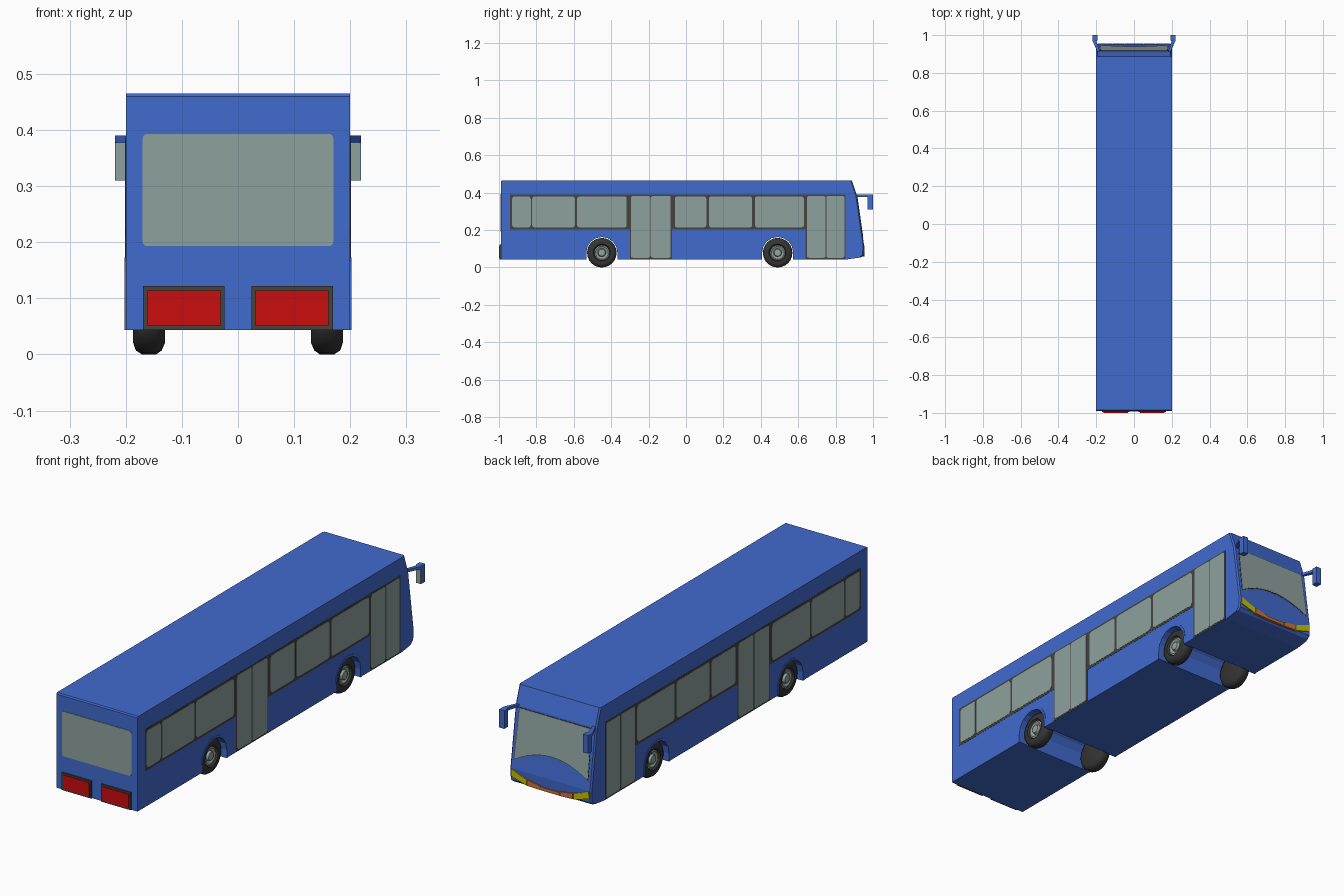
import bpy, bmesh, math

if "Cube" in bpy.data.objects:
    bpy.data.objects.remove(bpy.data.objects["Cube"])


def mat(name, rgb):
    m = bpy.data.materials.new(name)
    m.diffuse_color = (*rgb, 1)
    m.use_nodes = True
    m.node_tree.nodes["Principled BSDF"].inputs["Base Color"].default_value = m.diffuse_color
    return m


BLUE = mat("body blue", (0.053, 0.145, 0.62))
GLASS = mat("grey green glass", (0.27, 0.36, 0.34))
DARK = mat("dark frame", (0.06, 0.057, 0.05))
RUBBER = mat("tyre black", (0.035, 0.035, 0.035))
METAL = mat("hub grey", (0.30, 0.37, 0.35))
RED = mat("tail red", (0.60, 0.004, 0.004))
YELLOW = mat("headlight yellow", (0.62, 0.52, 0.0))
ORANGE = mat("indicator orange", (0.60, 0.17, 0.04))


def finish(bm, name, mats):
    bmesh.ops.recalc_face_normals(bm, faces=bm.faces[:])
    me = bpy.data.meshes.new(name)
    bm.to_mesh(me)
    bm.free()
    for m in mats:
        me.materials.append(m)
    ob = bpy.data.objects.new(name, me)
    bpy.context.collection.objects.link(ob)
    return ob


def prism_bm(pts, place, d0, d1):
    """Extrude a 2D outline from depth d0 to d1; place(a, b, d) maps to 3D."""
    bm = bmesh.new()
    lo = [bm.verts.new(place(a, b, d0)) for a, b in pts]
    hi = [bm.verts.new(place(a, b, d1)) for a, b in pts]
    bm.faces.new(lo)
    bm.faces.new(hi)
    n = len(pts)
    for i in range(n):
        j = (i + 1) % n
        bm.faces.new((lo[i], lo[j], hi[j], hi[i]))
    return bm


def prism(name, pts, place, d0, d1, m):
    return finish(prism_bm(pts, place, d0, d1), name, [m])


def rect(a0, a1, b0, b1, r=0.0):
    if r == 0:
        return [(a0, b0), (a1, b0), (a1, b1), (a0, b1)]
    out = []
    for ca, cb, s in ((a1 - r, b0 + r, -90), (a1 - r, b1 - r, 0),
                      (a0 + r, b1 - r, 90), (a0 + r, b0 + r, 180)):
        for k in range(4):
            t = math.radians(s + 30 * k)
            out.append((ca + r * math.cos(t), cb + r * math.sin(t)))
    return out


def side(s):
    return lambda a, b, d: (s * d, a, b)


def rear(a, b, d):
    return (a, -d, b)


def front_y(z):
    return 0.952 if z < 0.118 else 0.952 - (z - 0.118) * 0.038 / 0.267


def front(a, b, d):
    return (a, front_y(b) + d, b)


WHEELS = (-0.45, 0.49)
FLOOR = 0.044


def arch(cy, r):
    """Wheel arch outline from rear foot to front foot."""
    pts = [(cy - r, FLOOR)]
    pts += [(cy - r * math.cos(math.pi * k / 8), 0.08 + r * math.sin(math.pi * k / 8)) for k in range(9)]
    return pts + [(cy + r, FLOOR)]


# body shell: side profile with wheel arches cut in
profile = [(-0.99, FLOOR)]
for cy in WHEELS:
    profile += arch(cy, 0.087)
profile += [(0.865, FLOOR), (0.936, 0.054), (0.95, 0.066), (0.952, 0.118),
            (0.914, 0.385), (0.887, 0.465), (-0.985, 0.465), (-0.99, 0.46)]
bm = prism_bm(profile, side(1), -0.2, 0.2)
edges = [e for e in bm.edges if all(v.co.y > 0.88 for v in e.verts)
         and abs(e.verts[0].co.x - e.verts[1].co.x) < 0.01]
bmesh.ops.bevel(bm, geom=edges, offset=0.006, segments=1, affect='EDGES')
finish(bm, "body", [BLUE])

# side frames, windows and doors on both sides
FRAMES = ((-0.94, -0.30, 0.203), (-0.30, -0.076, 0.046),
          (-0.076, 0.64, 0.203), (0.64, 0.854, 0.046))
WINDOWS = ((-0.93, -0.83), (-0.823, -0.593), (-0.583, -0.317),
           (-0.06, 0.109), (0.122, 0.354), (0.368, 0.631))
DOORS = ((-0.294, -0.191), (-0.187, -0.082), (0.647, 0.746), (0.75, 0.847))
for s, tag in ((-1, "left"), (1, "right")):
    for y0, y1, z0 in FRAMES:
        prism("side_frame_" + tag, rect(y0, y1, z0, 0.389), side(s), 0.197, 0.2008, DARK)
    for y0, y1 in WINDOWS:
        prism("side_window_" + tag, rect(y0, y1, 0.214, 0.38, 0.014), side(s), 0.198, 0.2018, GLASS)
    for y0, y1 in DOORS:
        prism("door_pane_" + tag, rect(y0, y1, 0.052, 0.383, 0.01), side(s), 0.198, 0.2018, GLASS)

    # wheel arch lips
    for cy in WHEELS:
        lip = arch(cy, 0.093) + arch(cy, 0.083)[::-1]
        prism("arch_lip_" + tag, lip, side(s), 0.16, 0.202, BLUE)

    # tail lamps with frames
    prism("tail_frame_" + tag, rect(*sorted((s * 0.024, s * 0.169)), 0.044, 0.122), rear, 0.985, 0.996, DARK)
    prism("tail_lamp_" + tag, rect(*sorted((s * 0.031, s * 0.161)), 0.052, 0.114), rear, 0.99, 1.0, RED)

    # headlights and indicators
    prism("headlight_" + tag, [(s * 0.192, 0.084), (s * 0.115, 0.062), (s * 0.115, 0.088), (s * 0.15, 0.1),
                               (s * 0.19, 0.117)], front, -0.012, 0.003, YELLOW)
    prism("indicator_" + tag, [(s * 0.112, 0.062), (s * 0.05, 0.06), (s * 0.05, 0.078),
                               (s * 0.112, 0.088)], front, -0.012, 0.003, ORANGE)

    # mirrors: bent arm, head and reflecting plate
    arm = [(0.178, 0.905), (0.19, 0.905), (0.219, 0.968), (0.219, 0.985), (0.195, 0.985), (0.2, 0.97)]
    prism("mirror_arm_" + tag, arm, lambda a, b, d: (s * a, b, d), 0.378, 0.39, BLUE)
    prism("mirror_head_" + tag, rect(0.193, 0.219, 0.31, 0.39),
          lambda a, b, d: (s * a, d, b), 0.972, 1.0, BLUE)
    prism("mirror_glass_" + tag, rect(0.195, 0.218, 0.311, 0.377),
          lambda a, b, d: (s * a, d, b), 0.97, 0.973, GLASS)

prism("indicator_centre", rect(-0.048, 0.048, 0.06, 0.074), front, -0.012, 0.003, ORANGE)

# rear window
prism("rear_window", rect(-0.17, 0.17, 0.193, 0.393, 0.008), rear, 0.985, 0.992, GLASS)

# windscreen with arched lower edge on a dark border
def screen(w, top, low, rise):
    pts = [(w, top), (-w, top)]
    for k in range(13):
        t = -1 + k / 6
        pts.append((w * t * 1.03, low + rise * (1 - t * t)))
    return pts


prism("windscreen_border", screen(0.178, 0.379, 0.157, 0.054), front, -0.005, 0.001, DARK)
prism("windscreen", screen(0.175, 0.376, 0.161, 0.054), front, -0.005, 0.002, GLASS)

# wheels: lathed tyre and hub, (x, radius, is hub)
LATHE = ((0.130, 0.0, 0), (0.130, 0.058, 0), (0.136, 0.072, 0), (0.146, 0.079, 0), (0.171, 0.079, 0),
         (0.182, 0.072, 0), (0.187, 0.058, 0), (0.186, 0.046, 0), (0.178, 0.040, 0), (0.180, 0.034, 1),
         (0.173, 0.022, 1), (0.183, 0.018, 1), (0.185, 0.0, 1))
SEG = 24
for s, tag in ((-1, "left"), (1, "right")):
    for cy in WHEELS:
        bm = bmesh.new()
        rings = []
        for x, r, _ in LATHE:
            n = 1 if r == 0 else SEG
            rings.append([bm.verts.new((s * x, cy + r * math.cos(2 * math.pi * i / SEG),
                                        0.079 + r * math.sin(2 * math.pi * i / SEG))) for i in range(n)])
        for k in range(len(rings) - 1):
            a, b = rings[k], rings[k + 1]
            for i in range(SEG):
                j = (i + 1) % SEG
                vs = [a[i % len(a)], a[j % len(a)], b[j % len(b)], b[i % len(b)]]
                f = bm.faces.new(list(dict.fromkeys(vs)))
                f.material_index = LATHE[k + 1][2]
        ob = finish(bm, "wheel_" + tag, [RUBBER, METAL])
        bpy.context.view_layer.objects.active = ob
        bpy.ops.object.select_all(action='DESELECT')
        ob.select_set(True)
        bpy.ops.object.shade_smooth_by_angle(angle=math.radians(40))
